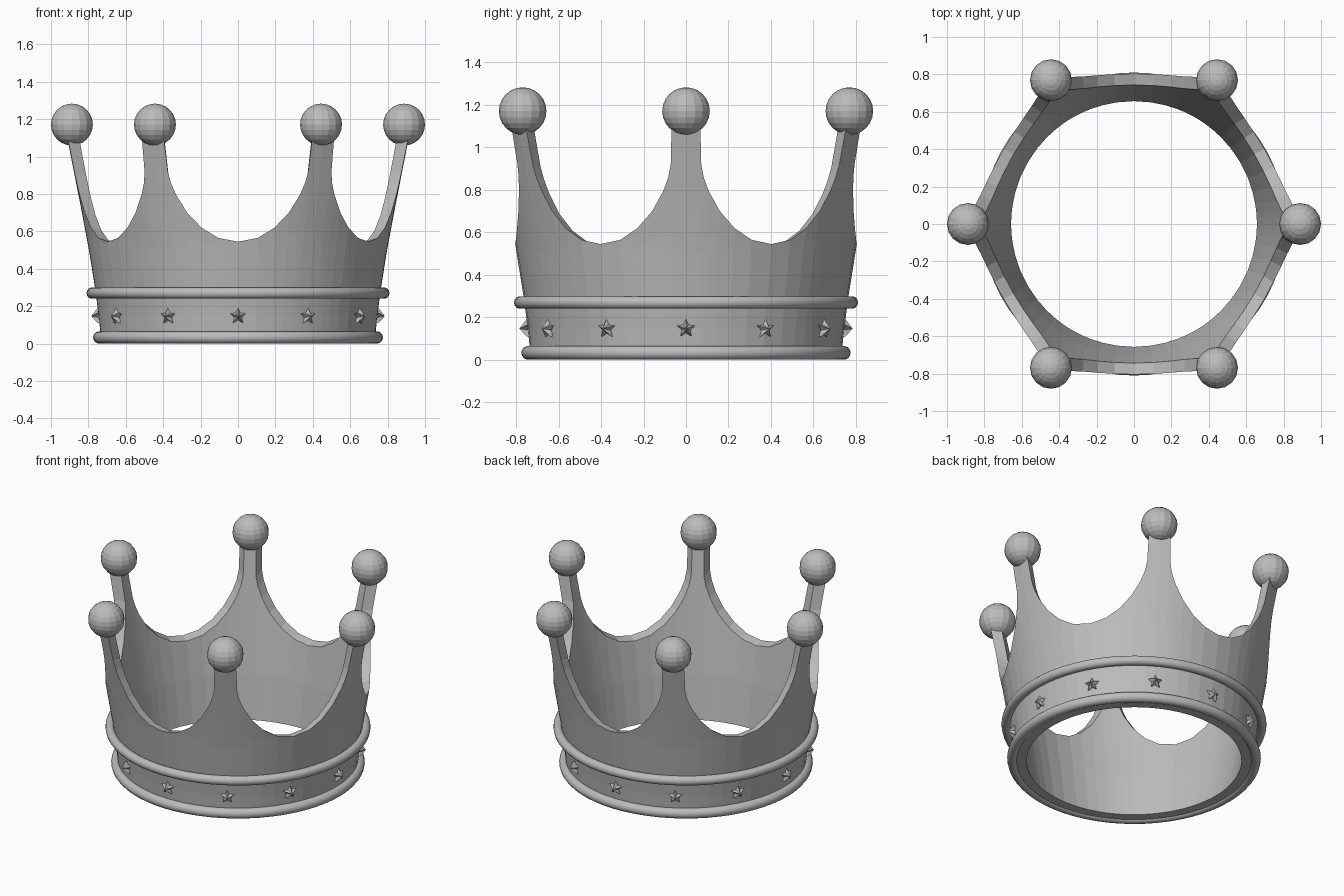
import bpy, bmesh, math
from mathutils import Vector, Matrix

if "Cube" in bpy.data.objects:
    bpy.data.objects.remove(bpy.data.objects["Cube"])

metal = bpy.data.materials.new("grey_metal")
metal.diffuse_color = (0.5, 0.5, 0.5, 1)
metal.use_nodes = True
metal.node_tree.nodes["Principled BSDF"].inputs["Base Color"].default_value = metal.diffuse_color


def finish(name, bm, smooth=False):
    bmesh.ops.recalc_face_normals(bm, faces=bm.faces)
    for f in bm.faces:
        f.smooth = smooth
    me = bpy.data.meshes.new(name)
    bm.to_mesh(me)
    bm.free()
    me.materials.append(metal)
    ob = bpy.data.objects.new(name, me)
    bpy.context.collection.objects.link(ob)
    return ob


def lerp_profile(profile, z):
    for (z0, r0), (z1, r1) in zip(profile, profile[1:]):
        if z <= z1:
            break
    return r0 + (r1 - r0) * (z - z0) / (z1 - z0)


# crown wall: six flared points with scooped valleys between them
OUTER = [(0, .73), (.15, .745), (.3, .765), (.55, .805), (1.12, .917)]
INNER = [(0, .655), (.3, .70), (.55, .747), (1.12, .854)]
# outer half angle, inner half angle, height of the rim
EDGE = [(4.2, 2.4, 1.12), (4.7, 2.8, .92), (5.5, 3.7, .86), (7.2, 5.5, .795),
        (11, 9.5, .70), (16.2, 15.2, .62), (22.5, 22, .565)]
sector = [(-a, -b, z) for a, b, z in reversed(EDGE)] + [(0, 0, 1.12)] + EDGE + [(30, 30, .545)]


def column(bm, profile, angle, top):
    rows = [.012, .15, .3, .5] + [.5 + (top - .5) * t for t in (.33, .67, 1)]
    a = math.radians(angle)
    out = []
    for z in rows:
        r = lerp_profile(profile, z)
        out.append(bm.verts.new((r * math.cos(a), r * math.sin(a), z)))
    return out


bm = bmesh.new()
cols = []
for k in range(6):
    for a, b, z in sector:
        cols.append((column(bm, OUTER, 60 * k + a, z),
                     column(bm, INNER, 60 * k + b, z - .012)))
for i, (o0, n0) in enumerate(cols):
    o1, n1 = cols[(i + 1) % len(cols)]
    for j in range(len(o0) - 1):
        bm.faces.new((o0[j], o1[j], o1[j + 1], o0[j + 1]))
        bm.faces.new((n1[j], n0[j], n0[j + 1], n1[j + 1]))
    for j in (0, -1):
        bm.faces.new((o0[j], o1[j], n1[j], n0[j]))
finish("crown_wall", bm)


# rounded rings around the base band
def ring(name, radius, tube, z, n=64, m=14):
    bm = bmesh.new()
    grid = []
    for i in range(n):
        a = 2 * math.pi * i / n
        row = []
        for j in range(m):
            t = 2 * math.pi * j / m
            r = radius + tube * math.cos(t)
            row.append(bm.verts.new((r * math.cos(a), r * math.sin(a), z + tube * math.sin(t))))
        grid.append(row)
    for i in range(n):
        for j in range(m):
            p, q = grid[i], grid[(i + 1) % n]
            k = (j + 1) % m
            bm.faces.new((p[j], q[j], q[k], p[k]))
    finish(name, bm, True)


ring("bottom_ring", .742, .033, .033)
ring("upper_ring", .780, .030, .27)

# ball on each point
for k in range(6):
    a = math.radians(60 * k)
    bm = bmesh.new()
    bmesh.ops.create_uvsphere(
        bm, u_segments=16, v_segments=12, radius=.112,
        matrix=Matrix.Translation((.888 * math.cos(a), .888 * math.sin(a), 1.171)))
    finish(f"ball_{k + 1}", bm)

# twelve raised five-pointed stars around the band
for k in range(12):
    a = math.radians(30 * k)
    radial = Vector((math.cos(a), math.sin(a), 0))
    side = Vector((-math.sin(a), math.cos(a), 0))
    centre = radial * .735 + Vector((0, 0, .147))
    bm = bmesh.new()
    loops = []
    for depth in (0, .015):
        loop = []
        for i in range(10):
            t = math.pi * i / 5
            r = .045 if i % 2 == 0 else .021
            loop.append(bm.verts.new(centre + radial * depth + side * r * math.sin(t)
                                     + Vector((0, 0, r * math.cos(t)))))
        loops.append(loop)
    apex = bm.verts.new(centre + radial * .05)
    back, front = loops
    bm.faces.new(back)
    for i in range(10):
        j = (i + 1) % 10
        bm.faces.new((back[i], back[j], front[j], front[i]))
        bm.faces.new((front[i], front[j], apex))
    finish(f"star_{k + 1}", bm)
